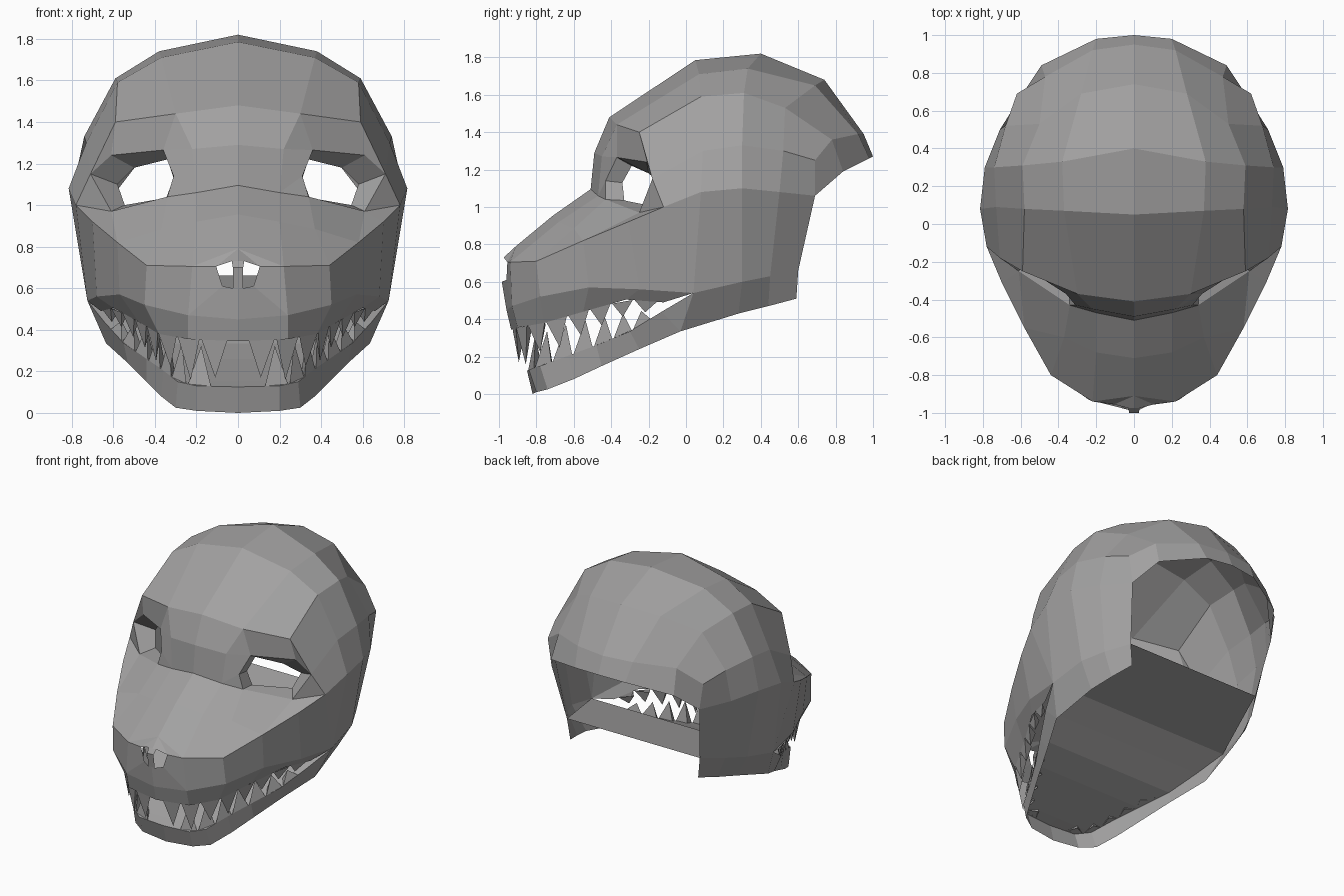
import bpy, bmesh
from mathutils import Vector

if "Cube" in bpy.data.objects:
    bpy.data.objects.remove(bpy.data.objects["Cube"])

grey = bpy.data.materials.new("mid_grey")
grey.diffuse_color = (0.36, 0.355, 0.355, 1)
grey.use_nodes = True
grey.node_tree.nodes["Principled BSDF"].inputs["Base Color"].default_value = grey.diffuse_color


def strip(a, b):
    """Quads between two rows of points; repeated points give triangles."""
    return [[a[i], a[i + 1], b[i + 1], b[i]] for i in range(len(a) - 1)]


def half_part(name, polys, outward=True):
    """Build the +x half from polygons and mirror it."""
    bm = bmesh.new()
    seen = {}
    for poly in polys:
        loop = []
        for p in poly:
            key = tuple(round(c, 4) for c in p)
            v = seen.get(key) or seen.setdefault(key, bm.verts.new(key))
            if v not in loop:
                loop.append(v)
        if len(loop) > 2:
            bm.faces.new(loop)
    bmesh.ops.recalc_face_normals(bm, faces=bm.faces)
    if outward:
        mid = Vector((0, 0, 0.8))
        if sum(f.normal.dot(f.calc_center_median() - mid) for f in bm.faces) < 0:
            bmesh.ops.reverse_faces(bm, faces=bm.faces)
    me = bpy.data.meshes.new(name)
    bm.to_mesh(me)
    bm.free()
    me.materials.append(grey)
    ob = bpy.data.objects.new(name, me)
    bpy.context.collection.objects.link(ob)
    ob.modifiers.new("mirror", 'MIRROR')
    return ob


# Cranium: rows from the brow to the rear rim, centre line to side
temple = (0.71, -0.18, 1.15)
cheekbone = (0.78, -0.12, 1.0)
rear = (0.59, 0.69, 1.06)
brow = [(0, -.41, 1.48), (.3, -.37, 1.44), (.59, -.25, 1.40), temple, cheekbone]
crown = [
    brow,
    [(0, .05, 1.785), (.37, .07, 1.71), (.58, .08, 1.59), (.73, .09, 1.3), (.815, .08, 1.08)],
    [(0, .40, 1.82), (.38, .33, 1.74), (.59, .31, 1.61), (.74, .30, 1.33), (.79, .30, 1.10)],
    [(0, .74, 1.68), (.28, .69, 1.65), (.50, .53, 1.53), (.68, .52, 1.30), (.71, .50, 1.08)],
    [(0, .95, 1.39), (.22, .92, 1.39), (.47, .78, 1.36), (.62, .69, 1.25), rear],
    [(0, 1.0, 1.27), (.20, .98, 1.26), (.49, .84, 1.19), rear, rear],
]
half_part("cranium", [q for a, b in zip(crown, crown[1:]) for q in strip(a, b)])

# Cheeks: from the cheekbone line down to the lower rim
corner = (.725, .04, .54)
floor_back = (.53, .60, .66)
hinge = (.635, -.03, .335)
cheek_rows = [
    [r[4] for r in crown[:5]],
    [corner, corner, (.70, .30, .60), (.63, .45, .63), floor_back],
    [hinge, hinge, (.60, .28, .43), (.56, .44, .47), (.51, .59, .51)],
]
half_part("cheek", [q for a, b in zip(cheek_rows, cheek_rows[1:]) for q in strip(a, b)])

# Brow panel around the eye opening
eye = [(.36, -.37, 1.265), (.61, -.21, 1.24), temple,
       (.61, -.25, .97), (.34, -.43, 1.04), (.31, -.43, 1.14)]
socket = [(.34, -.29, 1.22), (.50, -.20, 1.18), (.58, -.11, 1.10),
          (.545, -.16, 1.0), (.345, -.33, 1.035), (.31, -.34, 1.13)]
bridge = [(0, -.51, 1.095), (.20, -.47, 1.06), eye[4], eye[3], eye[3], cheekbone]
fore = [(0, -.49, 1.29), (.22, -.45, 1.27)]
half_part("brow_panel", [
    [brow[0], brow[1], fore[1], fore[0]],
    [fore[0], fore[1], bridge[1], bridge[0]],
    [brow[1], brow[2], eye[1], eye[0]],
    [brow[1], eye[0], fore[1]],
    [fore[1], eye[0], eye[5], bridge[1]],
    [bridge[1], eye[5], eye[4]],
    [brow[2], temple, eye[1]],
    [temple, cheekbone, eye[3]],
])
half_part("eye_socket", strip(eye + eye[:1], socket + socket[:1]), False)

# Snout: top rows, then the side band down to the lip
k3, k4 = (.58, -.55, .82), (.70, -.31, .92)
snout_mid = [(0, -.71, .955), (.20, -.68, .92), (.37, -.60, .885), k3, k4, cheekbone]
crease = [(0, -.91, .79), (.22, -.94, .705), (.44, -.80, .71), k3, k4, cheekbone]
band = [(0, -.96, .45), (.24, -.93, .47), (.45, -.78, .52), (.57, -.52, .57), (.68, -.25, .56), corner]
lip = [(0, -.935, .345), (.24, -.90, .355), (.38, -.76, .38),
       (.48, -.55, .44), (.60, -.32, .505), (.66, -.12, .49)]
half_part("snout", strip(bridge, snout_mid) + strip(snout_mid, crease)
          + strip(crease[1:], band[1:]) + strip(band, lip))

# Nose: a raised septum beside an open nostril
top0, top1 = (0, -.975, .73), (.03, -.975, .73)
tip0, tip1 = (0, -1.0, .70), (.025, -1.0, .70)
low0, low1 = (0, -.985, .60), (.025, -.985, .60)
wing_top, wing_low = (.105, -.955, .705), (.075, -.96, .61)
half_part("nose", [
    [crease[0], wing_top, crease[1]],
    [crease[0], top0, top1, wing_top],
    [top0, tip0, tip1, top1],
    [tip0, low0, low1, tip1],
    [low0, low1, wing_low, band[1], band[0]],
    [wing_low, wing_top, crease[1], band[1]],
])

# Lower jaw: outer wall hanging from the mouth floor
jaw_top = [(0, -.85, .125), (.20, -.84, .13), (.29, -.78, .15), (.36, -.63, .205),
           (.44, -.48, .26), (.55, -.30, .335), (.645, -.13, .44), corner]
jaw_low = [(0, -.82, 0), (.20, -.80, .01), (.30, -.74, .025), (.37, -.60, .08),
           (.44, -.45, .15), (.53, -.25, .24), hinge, hinge]
half_part("jaw_wall", strip(jaw_top, jaw_low))
edge = jaw_top[1:] + [floor_back]
mid_line = [jaw_top[0]] + [(0, y, z) for x, y, z in edge[1:]]
half_part("mouth_floor", strip(edge, mid_line), False)


# Teeth: three-sided spikes spaced along the lip and the jaw edge
def along(path, d):
    for a, b in zip(path, path[1:]):
        a, b = Vector(a), Vector(b)
        n = (b - a).length
        if d <= n:
            return a + (b - a) * (d / n)
        d -= n
    return Vector(path[-1])


def teeth(name, path, start, step, lengths, way):
    polys = []
    for i, h in enumerate(lengths):
        d = start + i * step
        p, q = along(path, d - step * .46), along(path, d + step * .46)
        mid = (p + q) / 2
        inward = (Vector((0, -.3, mid.z)) - mid).normalized()
        back = mid + inward * .06
        point = mid + inward * .025 + Vector((0, 0, way * h))
        polys += [[p, q, point], [q, back, point], [back, p, point]]
    half_part(name, polys, False)


teeth("upper_teeth", lip, .115, .135, [.18, .20, .15, .15, .12, .10, .08, .06], -1)
teeth("lower_teeth", jaw_top, .19, .13, [.19, .18, .18, .16, .14, .11, .07], 1)
